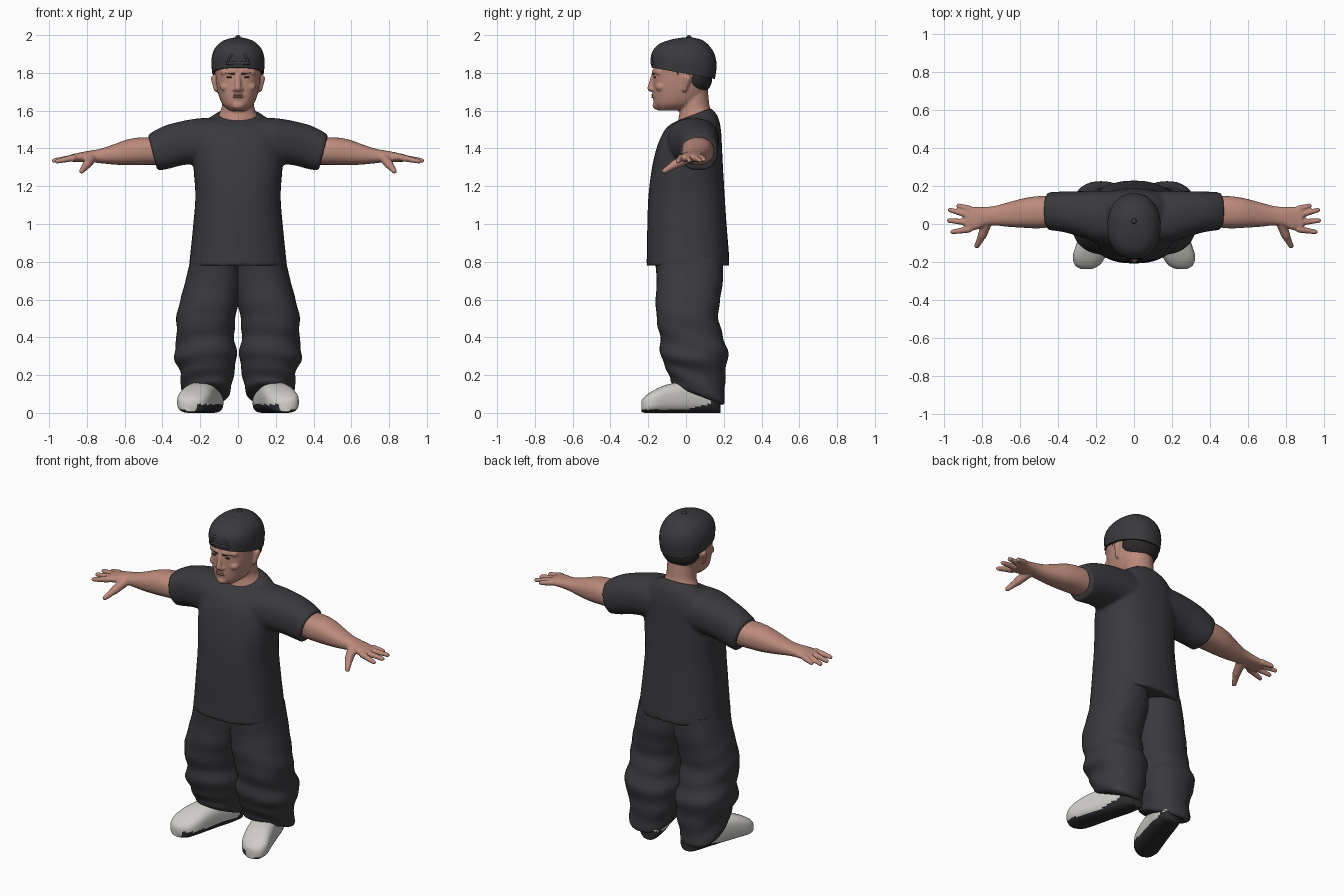
import bpy
import bmesh
from math import sin, cos, pi, radians
from mathutils import Vector, Matrix

cube = bpy.data.objects.get("Cube")
if cube:
    bpy.data.objects.remove(cube, do_unlink=True)


def material(name, r, g, b):
    m = bpy.data.materials.new(name)
    m.use_nodes = True
    m.diffuse_color = (r, g, b, 1)
    bsdf = next(n for n in m.node_tree.nodes if n.type == 'BSDF_PRINCIPLED')
    bsdf.inputs["Base Color"].default_value = (r, g, b, 1)
    bsdf.inputs["Roughness"].default_value = 0.8
    return m


CLOTH = material("charcoal cloth", 0.042, 0.042, 0.048)
SKIN = material("skin", 0.5, 0.255, 0.2)
LIP = material("lip", 0.4, 0.18, 0.15)
HAIR = material("dark hair", 0.025, 0.022, 0.022)
LEATHER = material("pale leather", 0.62, 0.61, 0.58)
SOLE = material("black sole", 0.025, 0.025, 0.028)

X, Y, Z = (0, 1, 2), (1, 0, 2), (2, 0, 1)


def resample(rings, steps):
    """Catmull-Rom interpolation through the given rings."""
    rings = [Vector(tuple(r) + (0,) * (6 - len(r))) for r in rings]
    pts = [rings[0]] + rings + [rings[-1]]
    out = []
    for a, b, c, d in zip(pts, pts[1:], pts[2:], pts[3:]):
        for k in range(steps):
            t = k / steps
            out.append(b + (c - a) * (t / 2) + (a * 2 - b * 5 + c * 4 - d) * (t * t / 2)
                       + (b * 3 - a - c * 3 + d) * (t ** 3 / 2))
    return out + [rings[-1]]


def loft(bm, rings, axes=Z, n=32, power=2.3, steps=4, fold=None):
    """Rings are: position, two centre values, two radii, optional tilt."""
    loops = []
    for pos, ca, cb, ra, rb, tilt in resample(rings, steps):
        loop = []
        for i in range(n):
            ang = 2 * pi * i / n
            c, s = cos(ang), sin(ang)
            grow = 1 + fold(pos, ang) if fold else 1
            da = ra * grow * (abs(c) ** (2 / power)) * (1 if c > 0 else -1)
            db = rb * grow * (abs(s) ** (2 / power)) * (1 if s > 0 else -1)
            co = [0, 0, 0]
            co[axes[0]], co[axes[1]], co[axes[2]] = pos + tilt * db, ca + da, cb + db
            loop.append(bm.verts.new(co))
        loops.append(loop)
    for lo, hi in zip(loops, loops[1:]):
        for i in range(n):
            j = (i + 1) % n
            bm.faces.new((lo[i], lo[j], hi[j], hi[i]))
    bm.faces.new(loops[0])
    bm.faces.new(loops[-1])


def ball(bm, centre, radii):
    m = Matrix.Translation(centre) @ Matrix.Diagonal((*radii, 1))
    bmesh.ops.create_uvsphere(bm, u_segments=16, v_segments=10, radius=1, matrix=m)


def limb(bm, a, b, ra, rb):
    """Rounded tapering rod from a to b."""
    a, b = Vector(a), Vector(b)
    turn = (b - a).to_track_quat('Z', 'Y').to_matrix().to_4x4()
    bmesh.ops.create_cone(bm, cap_ends=True, segments=14, radius1=ra, radius2=rb,
                          depth=(b - a).length, matrix=Matrix.Translation((a + b) / 2) @ turn)
    ball(bm, a, (ra,) * 3)
    ball(bm, b, (rb,) * 3)


def finish(name, bm, mats, mirror=False, voxel=0, smooth=4):
    bmesh.ops.recalc_face_normals(bm, faces=bm.faces)
    mesh = bpy.data.meshes.new(name)
    bm.to_mesh(mesh)
    bm.free()
    for m in mats:
        mesh.materials.append(m)
    ob = bpy.data.objects.new(name, mesh)
    bpy.context.collection.objects.link(ob)
    bpy.ops.object.select_all(action='DESELECT')
    ob.select_set(True)
    bpy.context.view_layer.objects.active = ob
    bpy.ops.object.shade_smooth_by_angle(angle=radians(50))
    if mirror:
        mod = ob.modifiers.new("both sides", 'MIRROR')
        mod.use_mirror_merge = False
    if voxel:
        mod = ob.modifiers.new("blend", 'REMESH')
        mod.mode, mod.voxel_size, mod.use_smooth_shade = 'VOXEL', voxel, True
        mod = ob.modifiers.new("soften", 'SMOOTH')
        mod.factor, mod.iterations = 0.5, smooth
    return ob


# Shirt: body and sleeves blended together
bm = bmesh.new()
loft(bm, [(.78, 0, .01, .26, .22), (.85, 0, .01, .252, .217), (1, 0, .005, .237, .21),
          (1.15, 0, .003, .226, .202), (1.3, 0, .008, .236, .188), (1.42, 0, .02, .237, .17),
          (1.5, 0, .037, .215, .148), (1.55, 0, .047, .165, .122, .15),
          (1.58, 0, .043, .112, .09, .38)])
sleeve = [(.08, .035, 1.44, .14, .12), (.2, .04, 1.44, .135, .12), (.3, .055, 1.427, .118, .117),
          (.38, .065, 1.405, .106, .112, .15), (.452, .068, 1.377, .1, .095, .27)]
for s in (-1, 1):
    loft(bm, [(s * r[0], *r[1:5], s * (r[5] if len(r) > 5 else 0)) for r in sleeve], X)
finish("shirt", bm, [CLOTH], voxel=0.01, smooth=6)


# Baggy trouser legs with soft folds
def creases(z, ang):
    low = max(0, min(1, (0.72 - z) / 0.4))
    return low * (0.025 * sin(52 * z + 2 * sin(ang) + ang) + 0.02 * sin(27 * z - 2 * ang))


bm = bmesh.new()
loft(bm, [(.82, .12, .015, .13, .18), (.7, .13, .02, .148, .175), (.6, .15, .01, .155, .17),
          (.5, .17, .008, .155, .165), (.4, .172, .03, .155, .165), (.3, .172, .045, .163, .182),
          (.23, .165, .05, .146, .158, -.1), (.17, .165, .057, .14, .146, -.2),
          (.11, .168, .065, .125, .14, -.35), (.09, .168, .07, .105, .12, -.4)],
     n=44, steps=6, fold=creases)
finish("trouser_legs", bm, [CLOTH], mirror=True)

# Shoes: pale upper, dark sole by height
bm = bmesh.new()
loft(bm, [(.182, .135, .04, .04, .04), (.16, .14, .055, .062, .055), (.08, .16, .075, .078, .075),
          (0, .185, .083, .082, .083), (-.1, .215, .075, .087, .075), (-.17, .236, .06, .086, .06),
          (-.215, .246, .045, .066, .045), (-.236, .25, .036, .032, .03)], Y, power=2.8, n=40, steps=5)
for f in bm.faces:
    c = f.calc_center_median()
    inner = c.x < 0.19 - 0.25 * c.y and c.z < 0.045
    f.material_index = int(inner or c.z < 0.018 + 0.25 * max(0, c.y))
finish("shoes", bm, [LEATHER, SOLE], mirror=True)

# Arms and hands
bm = bmesh.new()
loft(bm, [(.4, .068, 1.385, .08, .072), (.5, .062, 1.386, .085, .073), (.58, .058, 1.38, .078, .069),
          (.66, .05, 1.368, .065, .053), (.73, .044, 1.36, .052, .038), (.78, .04, 1.358, .05, .031),
          (.83, .03, 1.354, .06, .026), (.89, .026, 1.348, .066, .018)], X)
for y0, x1, y1, z1 in ((.08, .925, .096, 1.34), (.046, .97, .074, 1.337),
                       (.008, .974, .018, 1.335), (-.028, .957, -.042, 1.332)):
    limb(bm, (.87, y0, 1.35), (x1, y1, z1), .0185, .0125)
limb(bm, (.775, .01, 1.35), (.8, -.06, 1.315), .028, .024)
limb(bm, (.8, -.06, 1.315), (.828, -.115, 1.28), .022, .014)
finish("arms", bm, [SKIN], mirror=True, voxel=0.006, smooth=3)

# Head, neck, nose, ears and brow ridges
bm = bmesh.new()
loft(bm, [(1.6, 0, -.085, .045, .06), (1.63, 0, -.06, .08, .107), (1.67, 0, -.04, .099, .133),
          (1.72, 0, -.03, .112, .144), (1.78, 0, -.025, .119, .148), (1.85, 0, -.02, .122, .148),
          (1.92, 0, -.015, .095, .12)])
loft(bm, [(1.48, 0, .045, .095, .075, .38), (1.567, 0, .043, .104, .086, .38),
          (1.62, 0, .045, .086, .078, .2), (1.74, 0, .035, .085, .078)], power=2)
limb(bm, (0, -.172, 1.785), (0, -.187, 1.718), .013, .018)
ball(bm, (0, -.15, 1.628), (.035, .028, .024))
ball(bm, (0, -.155, 1.678), (.042, .026, .022))
for s in (-1, 1):
    ball(bm, (s * .016, -.176, 1.712), (.013, .014, .011))
    limb(bm, (s * .02, -.166, 1.806), (s * .078, -.14, 1.803), .016, .015)
    limb(bm, (s * .122, .008, 1.77), (s * .116, -.008, 1.712), .022, .013)
    ball(bm, (s * .062, -.132, 1.725), (.035, .03, .025))
finish("head", bm, [SKIN], voxel=0.006, smooth=4)

# Lips
bm = bmesh.new()
for z in (1.672, 1.684):
    ball(bm, (0, -.177, z), (.028, .007, .0055))
finish("lips", bm, [LIP])

# Eyes and eyebrows
bm = bmesh.new()
ball(bm, (.045, -.166, 1.777), (.017, .005, .005))
limb(bm, (.022, -.176, 1.795), (.075, -.152, 1.802), .005, .004)
finish("eyes_and_eyebrows", bm, [HAIR], mirror=True)

# Hair below the cap, with sideburns
bm = bmesh.new()
ball(bm, (0, .05, 1.77), (.119, .09, .088))
for s in (-1, 1):
    limb(bm, (s * .112, -.045, 1.81), (s * .108, -.04, 1.75), .012, .006)
finish("hair", bm, [HAIR], voxel=0.008, smooth=3)

# Cap worn backwards: dome, button, rim opening and strap
bm = bmesh.new()
loft(bm, [(1.798, 0, -.015, .137, .168, -.18), (1.86, 0, -.012, .141, .174, -.14),
          (1.91, 0, -.01, .132, .162, -.08), (1.95, 0, -.008, .106, .13, -.04),
          (1.976, 0, 0, .066, .08), (1.988, 0, .01, .015, .02)], n=40, power=2.2)
ball(bm, (0, .015, 1.988), (.014, .014, .012))
arch = []
for k in range(11):
    z = 1.855 + 0.05 * sin(pi * k / 10)
    arch.append((0.052 * cos(pi * k / 10), -.183 + 3.5 * (z - 1.855) ** 2, z))
for a, b in zip(arch, arch[1:]):
    limb(bm, a, b, .006, .006)
limb(bm, (-.055, -.178, 1.852), (.055, -.178, 1.852), .01, .01)
finish("cap", bm, [CLOTH])
